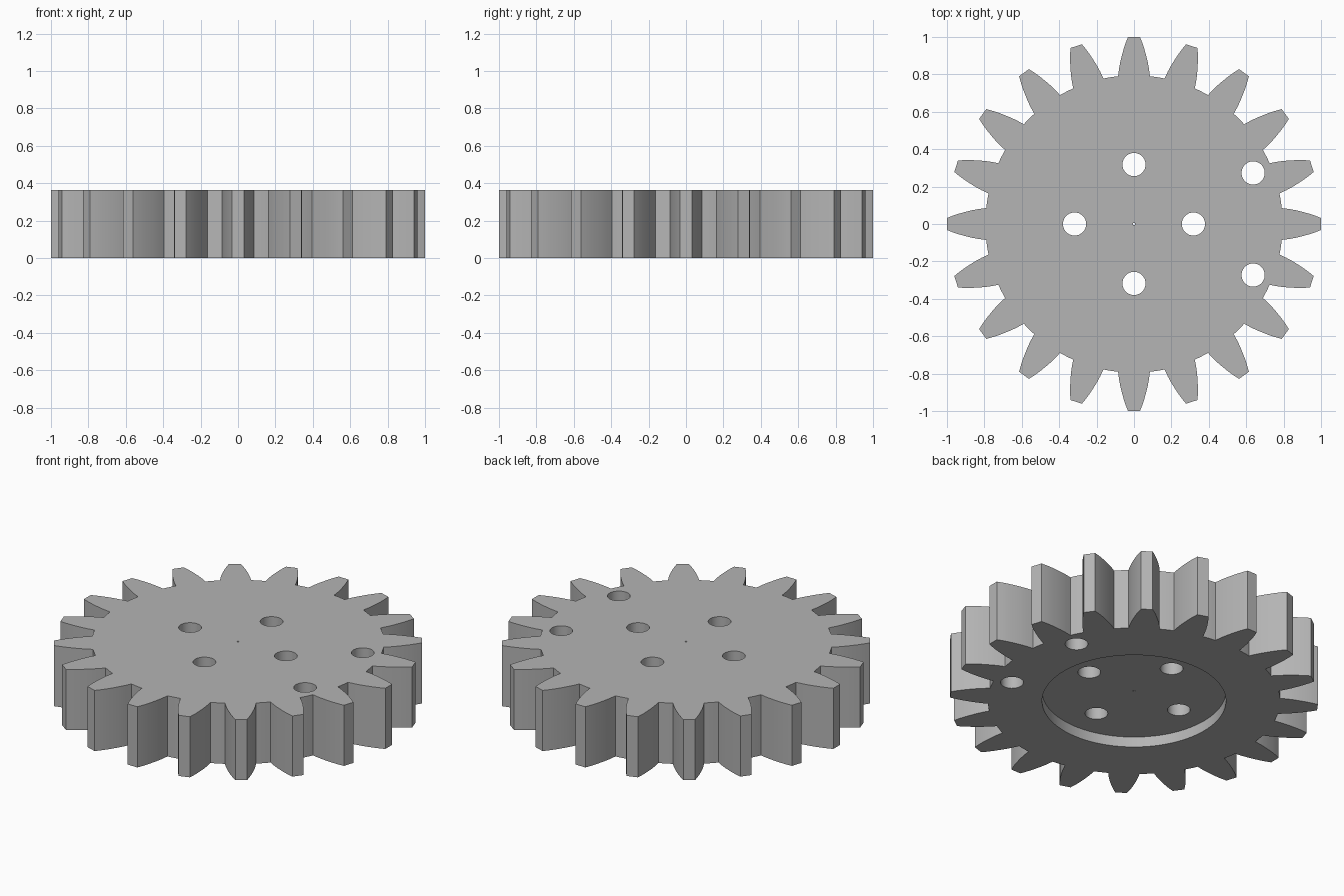
import bpy
import bmesh
from math import cos, sin, atan2, radians, hypot

default = bpy.data.objects.get("Cube")
if default:
    bpy.data.objects.remove(default, do_unlink=True)

TEETH = 20
HEIGHT = 0.364
HOLE_RADIUS = 0.062

steel = bpy.data.materials.new("plain grey")
steel.use_nodes = True
grey = (0.46, 0.46, 0.46, 1)
steel.diffuse_color = grey
steel.node_tree.nodes["Principled BSDF"].inputs["Base Color"].default_value = grey


def make_object(name, bm):
    mesh = bpy.data.meshes.new(name)
    bmesh.ops.recalc_face_normals(bm, faces=bm.faces)
    bm.to_mesh(mesh)
    bm.free()
    mesh.materials.append(steel)
    obj = bpy.data.objects.new(name, mesh)
    bpy.context.collection.objects.link(obj)
    return obj


def extrude_outlines(name, outlines, bottom, top):
    """Extrude closed xy outlines into one object of solid prisms."""
    bm = bmesh.new()
    for outline in outlines:
        face = bm.faces.new([bm.verts.new((x, y, bottom)) for x, y in outline])
        lid = bmesh.ops.extrude_face_region(bm, geom=[face], use_keep_orig=True)
        for item in lid["geom"]:
            if isinstance(item, bmesh.types.BMVert):
                item.co.z = top
    return make_object(name, bm)


def circle(x, y, radius, sides):
    step = radians(360 / sides)
    return [(x + radius * cos(i * step), y + radius * sin(i * step)) for i in range(sides)]


def gear_outline():
    # Curved flank of one tooth: distance out, half width
    flank = [(0.79, 0.085), (0.83, 0.08), (0.865, 0.0735),
             (0.90, 0.065), (0.935, 0.0555), (0.97, 0.044), (1.0, 0.032)]
    tooth = [(r, -w) for r, w in flank] + [(r, w) for r, w in reversed(flank)]
    # Root floor follows an arc to the next tooth
    root_radius = hypot(*flank[0])
    start = atan2(flank[0][1], flank[0][0])
    gap = radians(360 / TEETH) - 2 * start
    for i in (1, 2, 3):
        a = start + gap * i / 4
        tooth.append((root_radius * cos(a), root_radius * sin(a)))
    points = []
    for i in range(TEETH):
        a = radians(360 * i / TEETH)
        points += [(x * cos(a) - y * sin(a), x * sin(a) + y * cos(a)) for x, y in tooth]
    return points


# Toothed body
gear = extrude_outlines("gear_wheel", [gear_outline()], 0, HEIGHT)

# Shallow round recess underneath
recess = extrude_outlines("recess_cutter", [circle(0, 0, 0.5, 96)], -0.1, 0.062)

# Four mounting holes, two rim holes and the tiny centre mark
centres = [(0.318, 0), (0, 0.318), (-0.318, 0), (0, -0.318), (0.637, 0.273), (0.637, -0.273)]
outlines = [circle(x, y, HOLE_RADIUS, 40) for x, y in centres]
outlines.append(circle(0, 0, 0.006, 12))
holes = extrude_outlines("hole_cutter", outlines, -0.2, HEIGHT + 0.2)

bpy.ops.object.select_all(action="DESELECT")
gear.select_set(True)
bpy.context.view_layer.objects.active = gear
for cutter in (recess, holes):
    cutter.hide_render = True
    cut = gear.modifiers.new(cutter.name, "BOOLEAN")
    cut.operation = "DIFFERENCE"
    cut.solver = "EXACT"
    cut.object = cutter
    bpy.ops.object.modifier_apply(modifier=cut.name)
    bpy.data.objects.remove(cutter, do_unlink=True)

bpy.ops.object.shade_smooth_by_angle(angle=radians(25))
